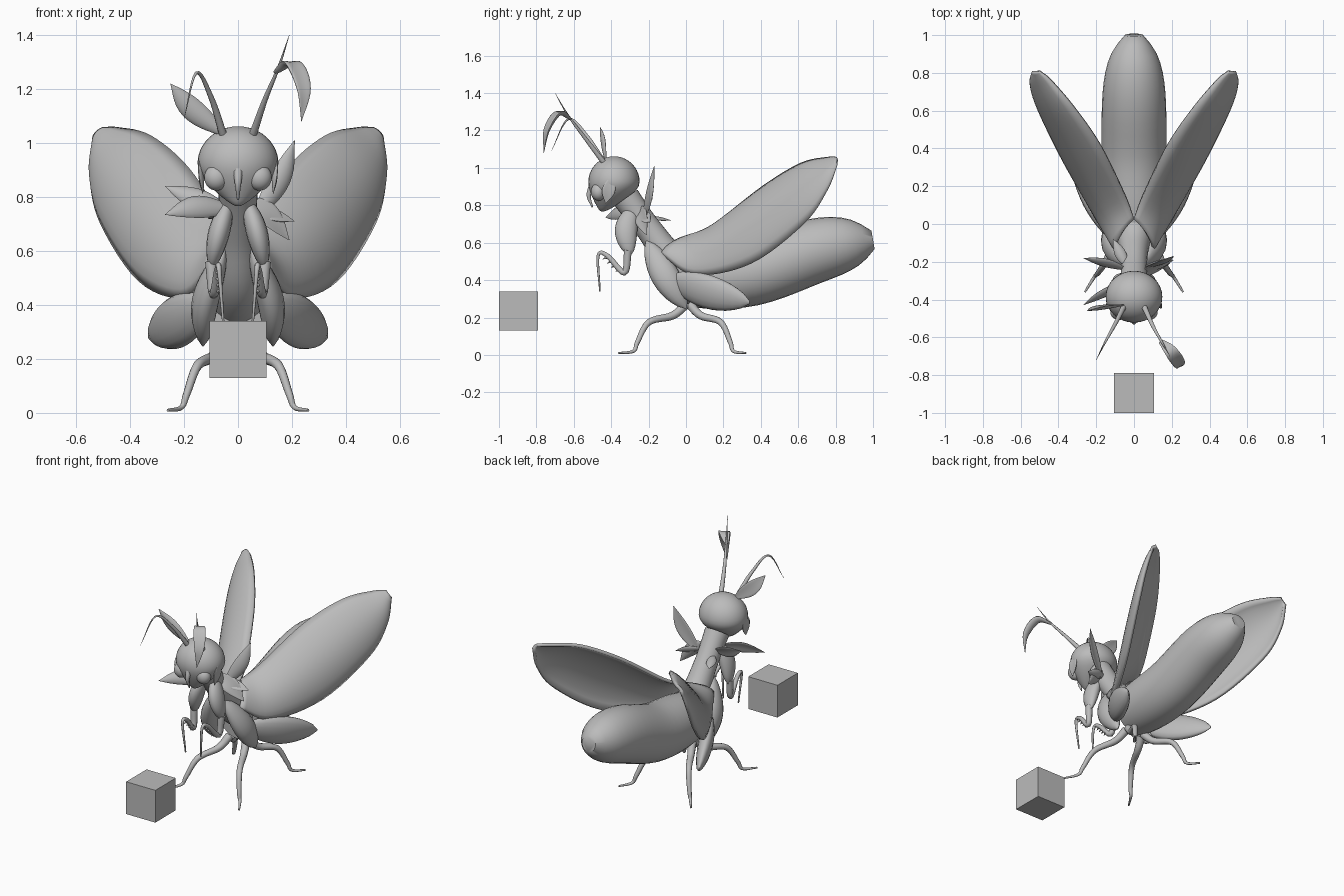
import bpy, bmesh, math
from mathutils import Vector

if "Cube" in bpy.data.objects:
    bpy.data.objects.remove(bpy.data.objects["Cube"])

SIDEWAYS, FORWARD, UPWARD = Vector((1, 0, 0)), Vector((0, 1, 0)), Vector((0, 0, 1))

shade = (.5, .5, .5, 1)
grey = bpy.data.materials.new("plain_grey")
grey.use_nodes = True
grey.diffuse_color = shade
grey.node_tree.nodes["Principled BSDF"].inputs["Base Color"].default_value = shade


def finish(name, bm, mirror=False):
    """Turn a bmesh into a shaded object, mirrored across x if asked."""
    bmesh.ops.recalc_face_normals(bm, faces=bm.faces)
    mesh = bpy.data.meshes.new(name)
    bm.to_mesh(mesh)
    bm.free()
    mesh.materials.append(grey)
    part = bpy.data.objects.new(name, mesh)
    bpy.context.collection.objects.link(part)
    bpy.ops.object.select_all(action="DESELECT")
    part.select_set(True)
    bpy.context.view_layer.objects.active = part
    bpy.ops.object.shade_smooth_by_angle(angle=math.radians(50))
    if mirror:
        modifier = part.modifiers.new("mirror", "MIRROR")
        modifier.use_mirror_merge = False
    return part


def spline(keys, steps=6):
    """Smooth curve through the key points."""
    keys = [Vector(key) for key in keys]
    keys = [keys[0] * 2 - keys[1]] + keys + [keys[-1] * 2 - keys[-2]]
    points = []
    for before, start, end, after in zip(keys, keys[1:], keys[2:], keys[3:]):
        leave, arrive = (end - before) / 2, (after - start) / 2
        for step in range(steps):
            t = step / steps
            ease = t * t * (3 - 2 * t)
            points.append(start.lerp(end, ease) + leave * t * (1 - t) ** 2 - arrive * t * t * (1 - t))
    return points + [keys[-2]]


def bridge(bm, rows, closed):
    """Fill quads between neighbouring rows of vertices."""
    count = len(rows[0])
    for row, following in zip(rows, rows[1:]):
        for i in range(count if closed else count - 1):
            j = (i + 1) % count
            bm.faces.new((row[i], row[j], following[j], following[i]))


def loft(name, path, profile, width, depth, side=SIDEWAYS, mirror=False, cup=0, sides=16):
    """Elliptical rings along a path, scaled by a profile rule."""
    points = spline(path)
    last = len(points) - 1
    bm = bmesh.new()
    rings = []
    for i, point in enumerate(points):
        along = (points[min(i + 1, last)] - points[max(i - 1, 0)]).normalized()
        across = (side - along * side.dot(along)).normalized()
        normal = along.cross(across)
        size = profile(i / last)
        ring = []
        for j in range(sides):
            angle = math.tau * j / sides
            x, y = math.cos(angle), math.sin(angle)
            offset = across * width * x + normal * (depth * y + cup * width * x * x)
            ring.append(bm.verts.new(point + offset * size))
        rings.append(ring)
    bridge(bm, rings, closed=True)
    bm.faces.new(rings[0])
    bm.faces.new(rings[-1])
    return finish(name, bm, mirror)


# Profile rules, each giving a size from the start to the end of a path
def blunt(t):
    return max(.28, math.sqrt(1 - min(1, abs((t - .4) / .6) ** 3.3)))


def flare(t):
    return .5 + t * t / 2 - .1 * math.sin(math.pi * t)


def lobe(t):
    return max(.08, math.sin(math.pi * t) ** .6)


def leaf(t):
    return max(.02, math.sin(math.pi * (.1 + .9 * t)))


def taper(t):
    return 1 - .8 * t


def point(t):
    return 1 - .95 * t


def tube(name, path, radius, profile=taper, mirror=False):
    return loft(name, path, profile, radius, radius, mirror=mirror, sides=10)


def petal(name, base, tip, width, side, bend=UPWARD * 0, mirror=False):
    """Thin cupped leaf whose middle is pushed by bend."""
    base, tip = Vector(base), Vector(tip)
    return loft(name, [base, base.lerp(tip, .5) + bend, tip], leaf, width, .01, side, mirror, cup=.25)


def chin(co):
    """Narrow the lower half, pull it forward and draw it down."""
    drop = co.z * co.z if co.z < 0 else 0
    co.x *= 1 - drop / 2
    co.y = co.y * (1 - drop / 2) - .45 * drop
    co.z -= .16 * drop


def keep(co):
    """Leave the ball round."""


def ball(name, centre, radii, shape=keep, mirror=False):
    bm = bmesh.new()
    bmesh.ops.create_uvsphere(bm, u_segments=32, v_segments=20, radius=1)
    for vert in bm.verts:
        shape(vert.co)
        vert.co = [c + r * v for c, r, v in zip(centre, radii, vert.co)]
    return finish(name, bm, mirror)


# Loose block in front
bm = bmesh.new()
bmesh.ops.create_cube(bm, size=.21)
bmesh.ops.translate(bm, verts=bm.verts, vec=(0, -.895, .235))
finish("block", bm)

# Body
loft("abdomen", [(0, 0, .41), (0, .35, .44), (0, .7, .56), (0, 1, .615)], blunt, .172, .178, sides=28)
loft("thorax", [(0, -.32, .84), (0, -.19, .66), (0, -.05, .49), (0, .18, .4)], flare, .15, .15, sides=24)

# Head
ball("head", (0, -.385, .925), (.15, .137, .137), chin)
ball("eye", (.08, -.468, .872), (.045, .04, .048), mirror=True)
petal("cheek", (.14, -.4, .94), (.13, -.43, .81), .035, FORWARD, mirror=True)
tube("beak", [(0, -.5, .91), (0, -.52, .85), (0, -.5, .79)], .02)

# Wings: bulging surface between an upper and a lower edge curve
upper = spline([(0, .03, .635), (.05, .16, .7), (.18, .42, .9), (.32, .62, 1.02), (.44, .76, 1.05), (.5, .81, 1.05)])
lower = spline([(.1, -.13, .54), (.2, .05, .43), (.36, .35, .49), (.5, .63, .7), (.54, .75, .87), (.53, .81, 1.02)])
outward = Vector((.75, -.55, .3)).normalized()
bm = bmesh.new()
rows = []
for top, bottom in zip(upper, lower):
    bulge = outward * (bottom - top).length * .18
    steps = [k / 12 for k in range(13)]
    rows.append([bm.verts.new(top.lerp(bottom, t) + bulge * max(0, math.sin(math.pi * t)) ** .7) for t in steps])
bridge(bm, rows, closed=False)
wing = finish("wing", bm, mirror=True)
solid = wing.modifiers.new("thickness", "SOLIDIFY")
solid.thickness = .02
solid.offset = 0

# Rounded lobes on the thighs
loft("front_thigh_lobe", [(.05, -.21, .61), (.12, -.11, .42), (.13, 0, .25)], lobe, .075, .05,
     FORWARD + UPWARD / 2, True)
loft("rear_thigh_lobe", [(.1, -.1, .41), (.22, .11, .34), (.33, .34, .28)], lobe, .095, .045,
     UPWARD + SIDEWAYS / 4, True)

# Walking legs: the rear pair repeats the front pair backwards
for name, hip, reach in (("front_leg", 0, -.36), ("rear_leg", .02, .3)):
    joints = ((.06, 0, .27), (.09, .2, .21), (.15, .55, .175), (.19, .72, .07), (.21, .78, .02), (.26, 1, .01))
    tube(name, [(x, hip + reach * share, z) for x, share, z in joints], .026, mirror=True)

# Grasping arms with spines
loft("upper_arm", [(.03, -.28, .8), (.07, -.32, .67), (.1, -.3, .53)], lobe, .06, .04, FORWARD, True)
tube("forearm", [(.1, -.31, .56), (.09, -.33, .44), (.075, -.42, .53), (.07, -.47, .53), (.055, -.46, .34)],
     .022, mirror=True)
for i in range(4):
    root = Vector((.075, -.36, .455)) + (UPWARD - FORWARD) * .022 * i
    tube("arm_spine", [root, root - FORWARD * .02 - UPWARD * .01], .008, point, True)

# Leafy collar, different on each side
petal("collar_leaf_up", (.07, -.23, .73), (.21, -.17, 1.01), .042, Vector((3, 1, -1)), SIDEWAYS * .02)
petal("collar_leaf_down", (.03, -.25, .78), (.19, -.21, .64), .05, Vector((1, 1, 1)), UPWARD * .02)
petal("collar_leaf_side", (.05, -.23, .75), (.21, -.19, .71), .032, FORWARD + UPWARD)
petal("collar_leaf_front", (-.03, -.31, .76), (-.27, -.43, .735), .045, FORWARD / 2 + UPWARD, UPWARD * .02)
petal("collar_leaf_rear", (-.05, -.24, .76), (-.27, -.18, .84), .042, FORWARD / 2 + UPWARD)
petal("collar_leaf_back", (-.04, -.22, .74), (-.11, -.08, .72), .03, SIDEWAYS)

# Antennae and head leaves
tube("antenna_straight", [(.055, -.44, 1.03), (.1, -.54, 1.16), (.15, -.63, 1.28), (.19, -.7, 1.4)], .015, point)
loft("antenna_leaf", [(.14, -.62, 1.26), (.2, -.68, 1.29), (.24, -.74, 1.2), (.235, -.76, 1.08)], leaf, .036, .012,
     SIDEWAYS + FORWARD / 2, cup=.3)
tube("antenna_curled", [(-.055, -.44, 1.03), (-.1, -.53, 1.17), (-.155, -.63, 1.26), (-.2, -.72, 1.09)], .015, point)
petal("head_leaf", (-.06, -.43, 1.04), (-.25, -.46, 1.22), .042, SIDEWAYS + UPWARD, SIDEWAYS * -.02)
